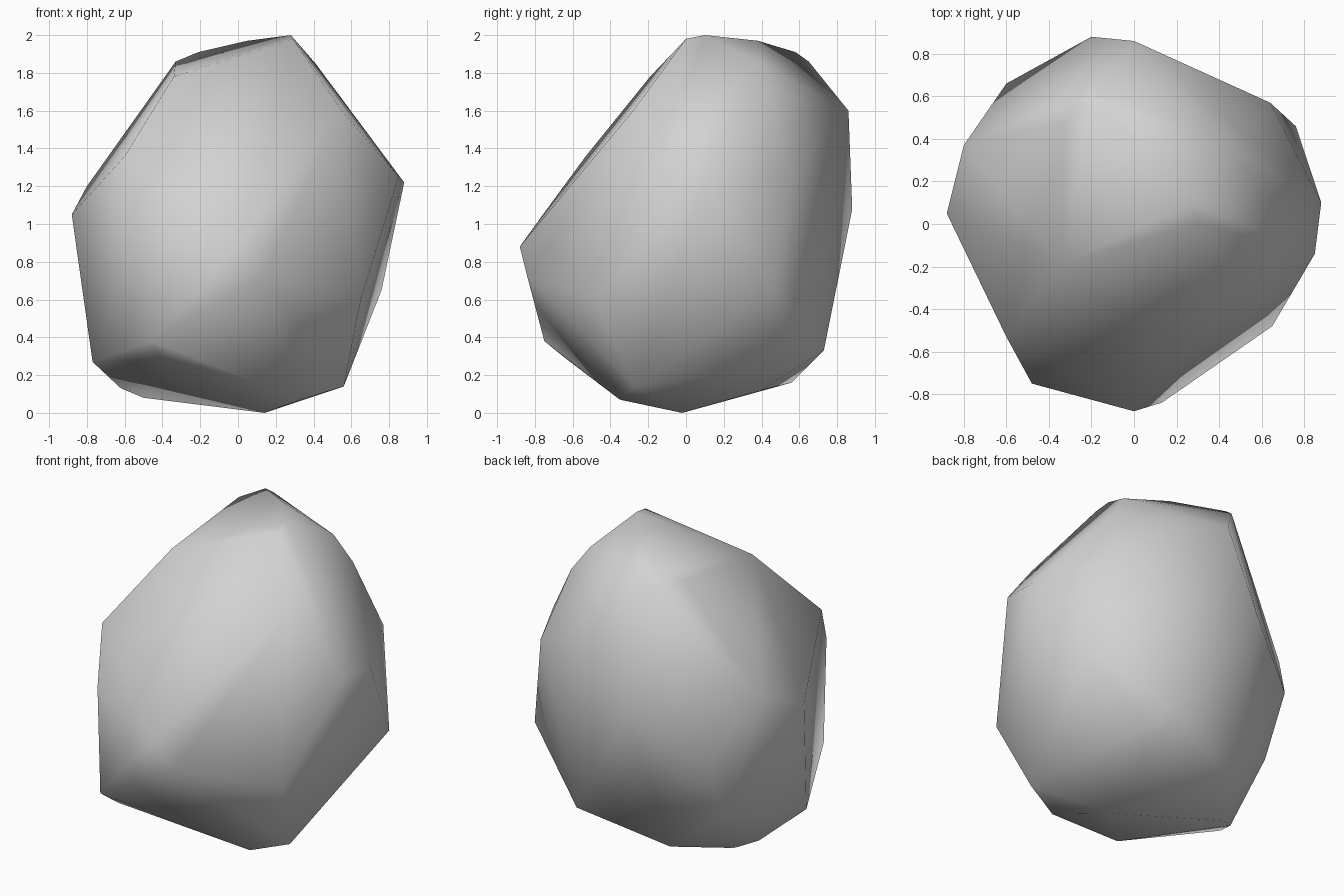
import bpy
import bmesh

# Remove the default cube only
default_cube = bpy.data.objects.get("Cube")
if default_cube:
    bpy.data.objects.remove(default_cube, do_unlink=True)


def make_material(name, colour):
    material = bpy.data.materials.new(name)
    material.use_nodes = True
    material.diffuse_color = colour
    shader = material.node_tree.nodes["Principled BSDF"]
    shader.inputs["Base Color"].default_value = colour
    shader.inputs["Roughness"].default_value = 0.9
    return material


# Corner points of the boulder, grouped by the region they shape
corners = {
    "crown": [(.29, 0, 1.98), (.28, .1, 2), (.05, .38, 1.97), (-.21, .58, 1.91),
              (-.33, .48, 1.86), (-.2, .65, 1.86), (-.34, -.19, 1.78)],
    "shoulder": [(.41, .39, 1.85), (.52, .43, 1.69), (0, .86, 1.6),
                 (.55, -.28, 1.6), (-.6, -.53, 1.36), (.64, .57, 1.26)],
    "waist": [(.88, .1, 1.22), (.85, -.14, 1.25), (-.8, .37, 1.2),
              (-.88, .05, 1.05), (-.2, .88, 1.08), (-.48, -.75, 1.06),
              (0, -.88, .88), (.13, -.84, .72)],
    "flank": [(-.6, .66, .79), (.76, .46, .65), (.65, -.48, .6),
              (-.6, .48, .42), (-.46, -.75, .38), (.27, .73, .33)],
    "foot": [(-.77, -.13, .27), (.38, .57, .26), (-.41, -.64, .29),
             (-.28, .56, .16), (.56, -.27, .14), (-.62, .14, .13),
             (.25, .4, .12), (-.5, .22, .08), (.33, -.35, .07), (.14, -.02, 0)],
}


def build_boulder(name, regions, material):
    """Wrap a convex skin around the corner points and shade it smooth."""
    bm = bmesh.new()
    for points in regions.values():
        for point in points:
            bm.verts.new(point)
    bmesh.ops.convex_hull(bm, input=list(bm.verts))
    # Drop any point that the skin does not touch
    loose = [vert for vert in bm.verts if not vert.link_faces]
    bmesh.ops.delete(bm, geom=loose, context="VERTS")
    bmesh.ops.recalc_face_normals(bm, faces=list(bm.faces))
    for face in bm.faces:
        face.smooth = True
    mesh = bpy.data.meshes.new(name)
    bm.to_mesh(mesh)
    bm.free()
    mesh.materials.append(material)
    boulder = bpy.data.objects.new(name, mesh)
    bpy.context.collection.objects.link(boulder)
    return boulder


stone_grey = make_material("stone_grey", (.65, .65, .65, 1))
build_boulder("boulder", corners, stone_grey)
